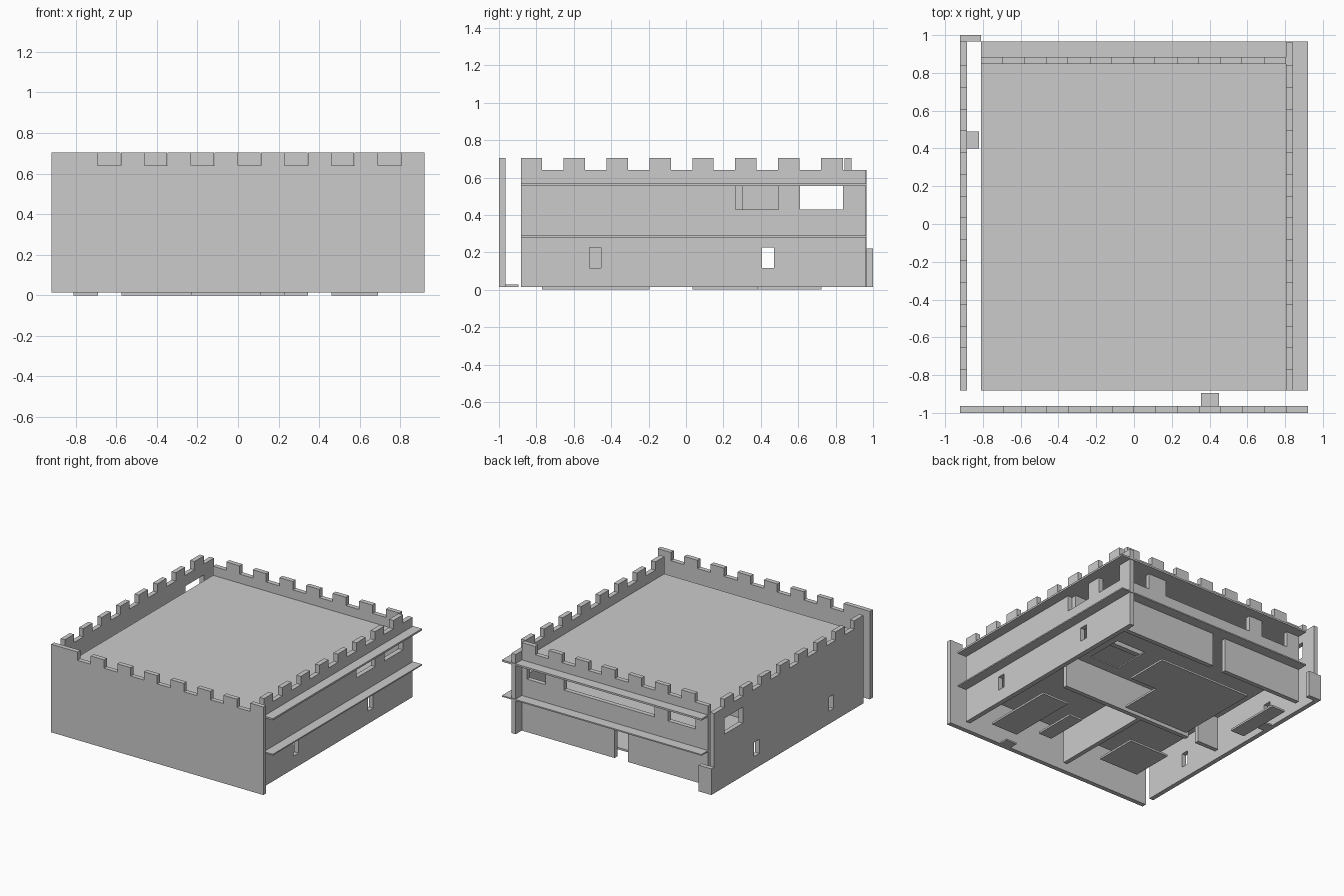
import bpy, bmesh
from mathutils import Vector

if "Cube" in bpy.data.objects:
    bpy.data.objects.remove(bpy.data.objects["Cube"])

stone = bpy.data.materials.new("light_grey")
stone.diffuse_color = (0.6, 0.6, 0.6, 1)
stone.use_nodes = True
stone.node_tree.nodes["Principled BSDF"].inputs["Base Color"].default_value = stone.diffuse_color


def panel(name, axis, start, thick, u, v, voids=()):
    """Flat panel across u and v, with rectangular voids, extruded along axis."""
    us = sorted({round(c, 4) for c in list(u) + [c for w in voids for c in w[:2]] if u[0] <= c <= u[1]})
    vs = sorted({round(c, 4) for c in list(v) + [c for w in voids for c in w[2:]] if v[0] <= c <= v[1]})

    def place(a, b):
        return {"x": (start, a, b), "y": (a, start, b), "z": (a, b, start)}[axis]

    bm = bmesh.new()
    for a0, a1 in zip(us, us[1:]):
        for b0, b1 in zip(vs, vs[1:]):
            a, b = (a0 + a1) / 2, (b0 + b1) / 2
            if any(w[0] < a < w[1] and w[2] < b < w[3] for w in voids):
                continue
            bm.faces.new([bm.verts.new(place(*p)) for p in ((a0, b0), (a1, b0), (a1, b1), (a0, b1))])
    bmesh.ops.remove_doubles(bm, verts=bm.verts, dist=0.0005)
    out = bmesh.ops.extrude_face_region(bm, geom=bm.faces[:], use_keep_orig=True)
    moved = [g for g in out["geom"] if isinstance(g, bmesh.types.BMVert)]
    bmesh.ops.translate(bm, verts=moved, vec=Vector([thick * (axis == k) for k in "xyz"]))
    bmesh.ops.recalc_face_normals(bm, faces=bm.faces)
    bmesh.ops.dissolve_limit(bm, angle_limit=0.01, verts=bm.verts, edges=bm.edges)
    mesh = bpy.data.meshes.new(name)
    bm.to_mesh(mesh)
    bm.free()
    mesh.materials.append(stone)
    obj = bpy.data.objects.new(name, mesh)
    bpy.context.collection.objects.link(obj)
    return obj


def box(name, x, y, z):
    return panel(name, "z", z[0], z[1] - z[0], x, y)


BASE, NOTCH, TOP = 0.015, 0.64, 0.705
STEP = 0.115
MID, ROOF = 0.28, 0.555


def notches(first, count, pitch=2 * STEP):
    return [(first + i * pitch, first + i * pitch + STEP, NOTCH, TOP) for i in range(count)]


# Outer walls with battlements, windows and slits
panel("front_wall", "y", -1.0, 0.036, (-0.92, 0.92), (BASE, TOP), notches(-0.692, 7, 0.2305))
side_gaps = notches(-0.77, 7, 0.2295) + [(0.84, 1.0, NOTCH, TOP)]
slits = [(-0.515, -0.455, 0.115, 0.225), (0.405, 0.47, 0.115, 0.225)]
window = (0.61, 0.84, 0.43, ROOF)
panel("right_wall", "x", 0.805, 0.038, (-0.882, 0.96), (BASE, TOP),
      side_gaps + slits + [window, (0.265, 0.495, 0.43, ROOF)])
panel("left_wall", "x", -0.92, 0.036, (-0.882, 0.965), (BASE, TOP),
      side_gaps + slits + [window])
panel("back_wall", "y", 0.848, 0.036, (-0.81, 0.805), (BASE, TOP),
      notches(-0.81, 7, 0.2305) + [
          (-0.115, 0.0, BASE, MID),
          (-0.70, -0.465, 0.43, ROOF), (-0.345, 0.44, 0.43, ROOF), (0.6, 0.76, 0.43, ROOF)])
box("wall_return", (-0.92, -0.81), (0.965, 1.0), (BASE, 0.22))

# Floor slabs, which project as ledges at the right and back
panel("middle_floor", "z", MID, 0.01, (-0.81, 0.92), (-0.882, 0.965), [(0.2, 0.46, 0.06, 0.36)])
panel("roof_floor", "z", ROOF, 0.014, (-0.81, 0.92), (-0.882, 0.965))

# Inner partitions
box("cross_partition", (-0.53, 0.62), (-0.055, -0.02), (BASE, MID))
box("cross_partition_end", (-0.81, -0.62), (-0.055, -0.02), (BASE, MID))
box("long_partition", (-0.11, -0.075), (-0.882, -0.055), (BASE, MID))
box("upper_partition", (-0.81, 0.805), (0.265, 0.305), (MID + 0.01, ROOF))

# Ground plates
plates = [((0.46, 0.69), (-0.77, -0.195)), ((0.23, 0.345), (-0.655, -0.31)),
          ((-0.575, -0.23), (-0.655, -0.31)), ((-0.81, -0.69), (0.265, 0.725)),
          ((-0.46, 0.11), (0.035, 0.725)), ((0.11, 0.345), (0.38, 0.725))]
for i, (x, y) in enumerate(plates):
    box(f"ground_plate_{i + 1}", x, y, (0.0, BASE))

# Small steps beside the front and left walls
box("front_step", (0.355, 0.45), (-0.965, -0.895), (BASE, 0.027))
box("left_step", (-0.885, -0.82), (0.4, 0.49), (BASE, 0.027))
